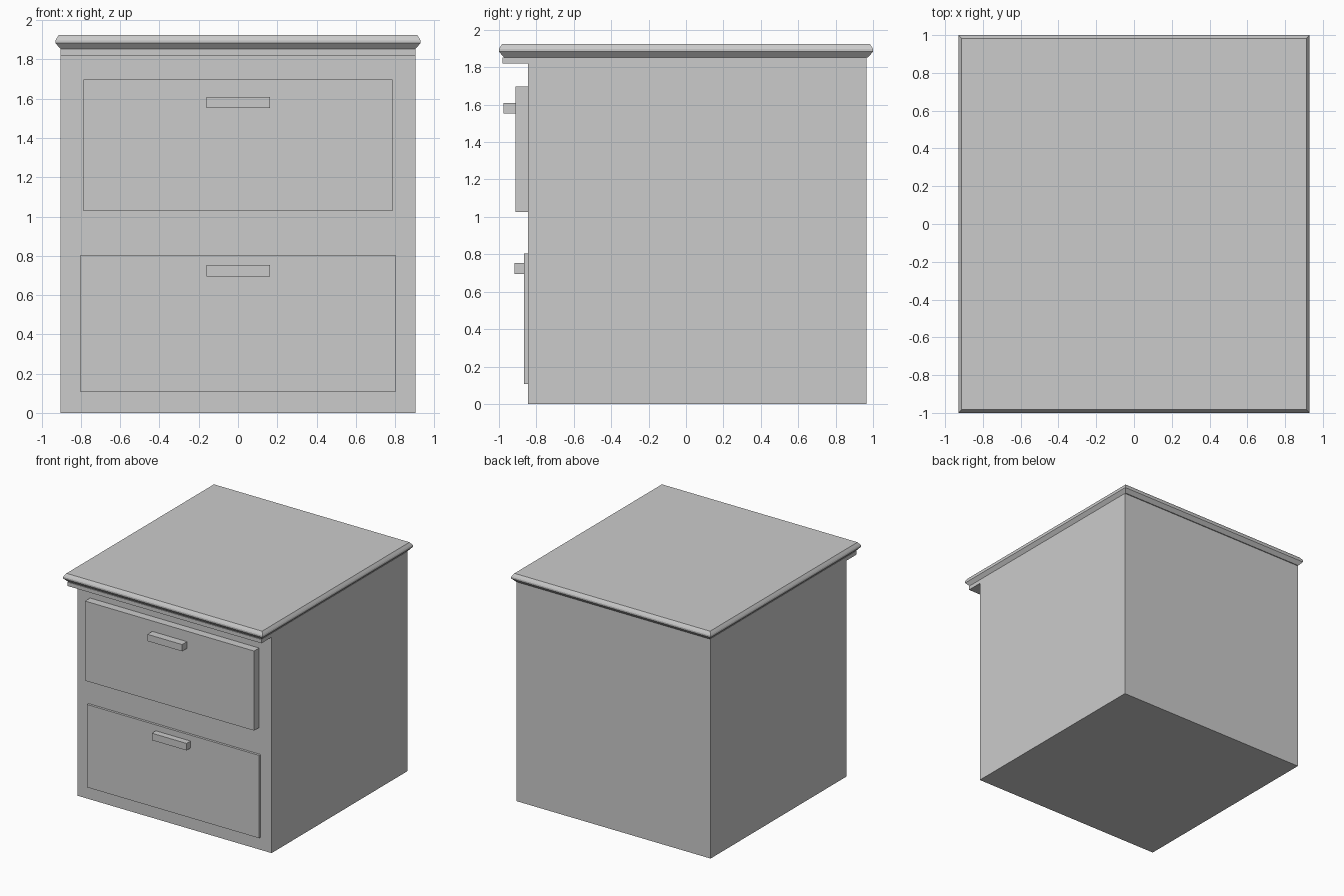
import bpy
import bmesh

if "Cube" in bpy.data.objects:
    bpy.data.objects.remove(bpy.data.objects["Cube"])


def link_mesh(name, bm):
    bmesh.ops.recalc_face_normals(bm, faces=bm.faces)
    mesh = bpy.data.meshes.new(name)
    bm.to_mesh(mesh)
    bm.free()
    obj = bpy.data.objects.new(name, mesh)
    bpy.context.collection.objects.link(obj)
    return obj


def box(name, x, y, z):
    """Box from (min, max) ranges on each axis."""
    bm = bmesh.new()
    bmesh.ops.create_cube(bm, size=1)
    for v in bm.verts:
        v.co = [lo + (c + 0.5) * (hi - lo) for c, (lo, hi) in zip(v.co, (x, y, z))]
    return link_mesh(name, bm)


def moulded_slab(name, half_x, half_y, profile):
    """Rectangular slab whose edge follows (inset, z) points, bottom to top."""
    bm = bmesh.new()
    rings = []
    for inset, z in profile:
        hx, hy = half_x - inset, half_y - inset
        rings.append([bm.verts.new((sx * hx, sy * hy, z))
                      for sx, sy in ((-1, -1), (1, -1), (1, 1), (-1, 1))])
    for low, high in zip(rings, rings[1:]):
        for i in range(4):
            j = (i + 1) % 4
            bm.faces.new((low[i], low[j], high[j], high[i]))
    bm.faces.new(rings[0][::-1])
    bm.faces.new(rings[-1])
    return link_mesh(name, bm)


FRONT = -0.845

# Cabinet body
box("cabinet_body", (-0.905, 0.905), (FRONT, 0.965), (0, 1.853))

# Table top with moulded edge, and the strip under its front overhang
moulded_slab("table_top", 0.93, 1.0,
             [(0.027, 1.853), (0, 1.883), (0, 1.897), (0.006, 1.908), (0.018, 1.925)])
box("front_overhang_strip", (-0.905, 0.905), (-0.98, FRONT), (1.82, 1.853))

# Drawers with handles: name, half width, front y, z range, handle front y, handle z range
drawers = [
    ("upper", 0.788, -0.912, (1.027, 1.698), -0.977, (1.553, 1.61)),
    ("lower", 0.803, -0.865, (0.106, 0.804), -0.918, (0.695, 0.754)),
]
for name, half, face_y, z, handle_y, handle_z in drawers:
    box(name + "_drawer", (-half, half), (face_y, FRONT), z)
    box(name + "_handle", (-0.161, 0.163), (handle_y, face_y), handle_z)
